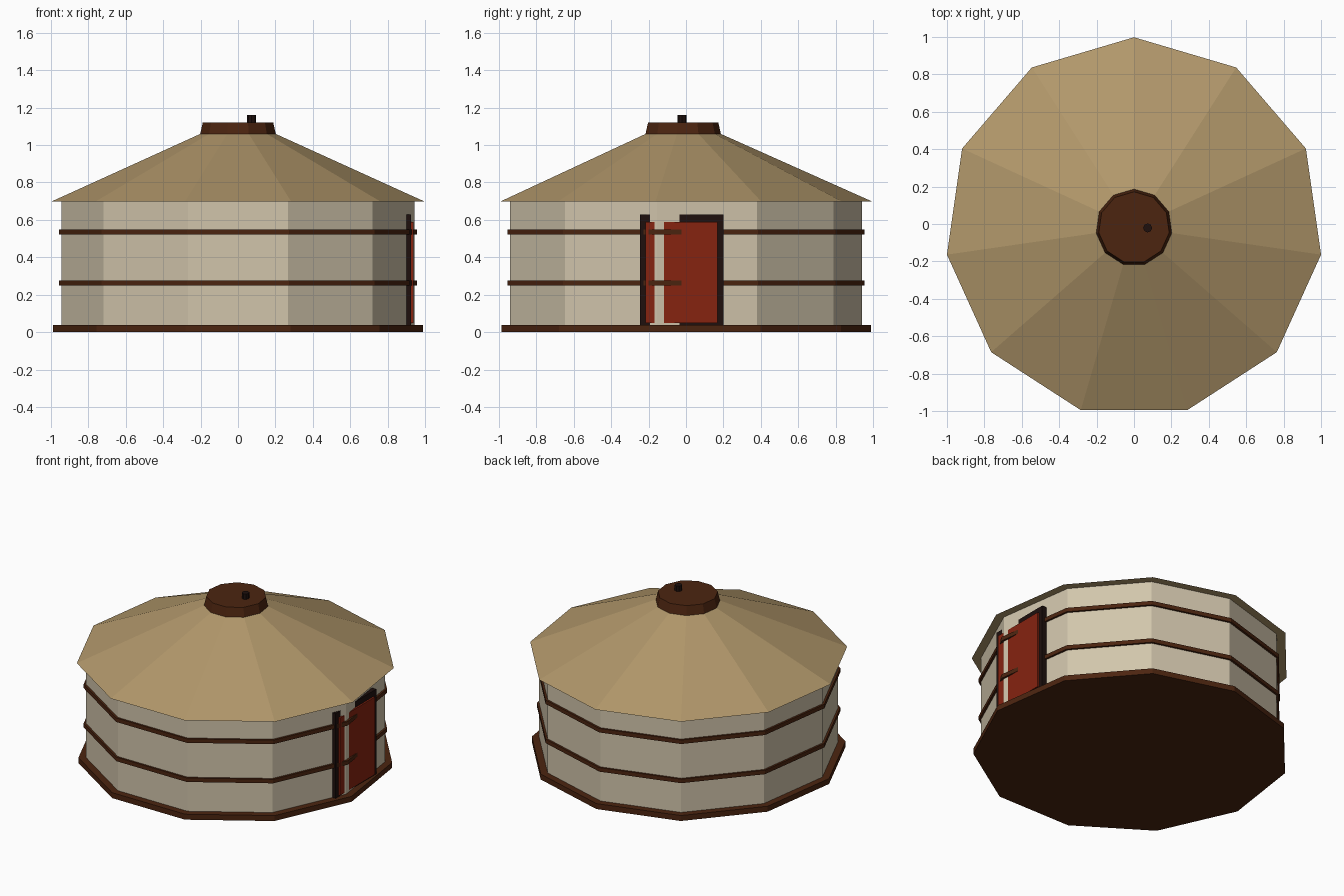
import bpy, bmesh, math

if "Cube" in bpy.data.objects:
    bpy.data.objects.remove(bpy.data.objects["Cube"])

N = 11          # sides of the tent
CY = -0.019     # centre of the eleven-sided plan


def material(name, rgb):
    m = bpy.data.materials.new(name)
    m.diffuse_color = (*rgb, 1)
    m.use_nodes = True
    m.node_tree.nodes["Principled BSDF"].inputs["Base Color"].default_value = m.diffuse_color
    return m


FELT = material("cream felt", (0.64, 0.56, 0.41))
CANVAS = material("tan canvas", (0.44, 0.31, 0.145))
WOOD = material("brown wood", (0.072, 0.018, 0.005))
RED = material("red paint", (0.24, 0.017, 0.005))
DARK = material("dark frame", (0.013, 0.005, 0.004))


def finish(name, bm, mat):
    bmesh.ops.recalc_face_normals(bm, faces=bm.faces)
    me = bpy.data.meshes.new(name)
    bm.to_mesh(me)
    bm.free()
    me.materials.append(mat)
    ob = bpy.data.objects.new(name, me)
    bpy.context.collection.objects.link(ob)
    return ob


def prism(name, levels, mat, sides=N, cx=0.0, cy=CY, sy=1.007):
    """Closed flat-sided solid; levels are (radius, z), a corner points to +y."""
    bm = bmesh.new()
    rings = []
    for r, z in levels:
        rings.append([bm.verts.new((cx + r * math.sin(math.tau * i / sides),
                                    cy + sy * r * math.cos(math.tau * i / sides), z))
                      for i in range(sides)])
    for a, b in zip(rings, rings[1:]):
        for i in range(sides):
            j = (i + 1) % sides
            bm.faces.new((a[i], a[j], b[j], b[i]))
    bm.faces.new(rings[0][::-1])
    bm.faces.new(rings[-1])
    return finish(name, bm, mat)


def box(name, lo, hi, mat):
    bm = bmesh.new()
    bmesh.ops.create_cube(bm, size=1)
    for v in bm.verts:
        v.co = [lo[k] + (v.co[k] + 0.5) * (hi[k] - lo[k]) for k in range(3)]
    return finish(name, bm, mat)


# floor platform, wall and roof
prism("floor_platform", [(1.0, 0), (1.0, 0.038)], WOOD)
prism("wall", [(0.953, 0.02), (0.953, 0.715)], FELT)
prism("roof", [(1.0103, 0.697), (0.203, 1.06)], CANVAS)

# ropes around the wall
for k, z in enumerate((0.262, 0.535)):
    prism(f"wall_band_{k + 1}", [(0.967, z - 0.014), (0.967, z + 0.014)], WOOD)

# crown ring and stove pipe
prism("roof_crown", [(0.205, 1.056), (0.19, 1.122)], WOOD)
prism("stove_pipe", [(0.024, 1.08), (0.024, 1.16)], DARK, sides=8, cx=0.073, cy=-0.021)

# door on the right side; the wall corner pokes through it
box("door_frame", (0.86, -0.247, 0.02), (0.926, 0.201, 0.63), DARK)
box("door_panel", (0.88, -0.217, 0.05), (0.938, 0.169, 0.59), RED)
